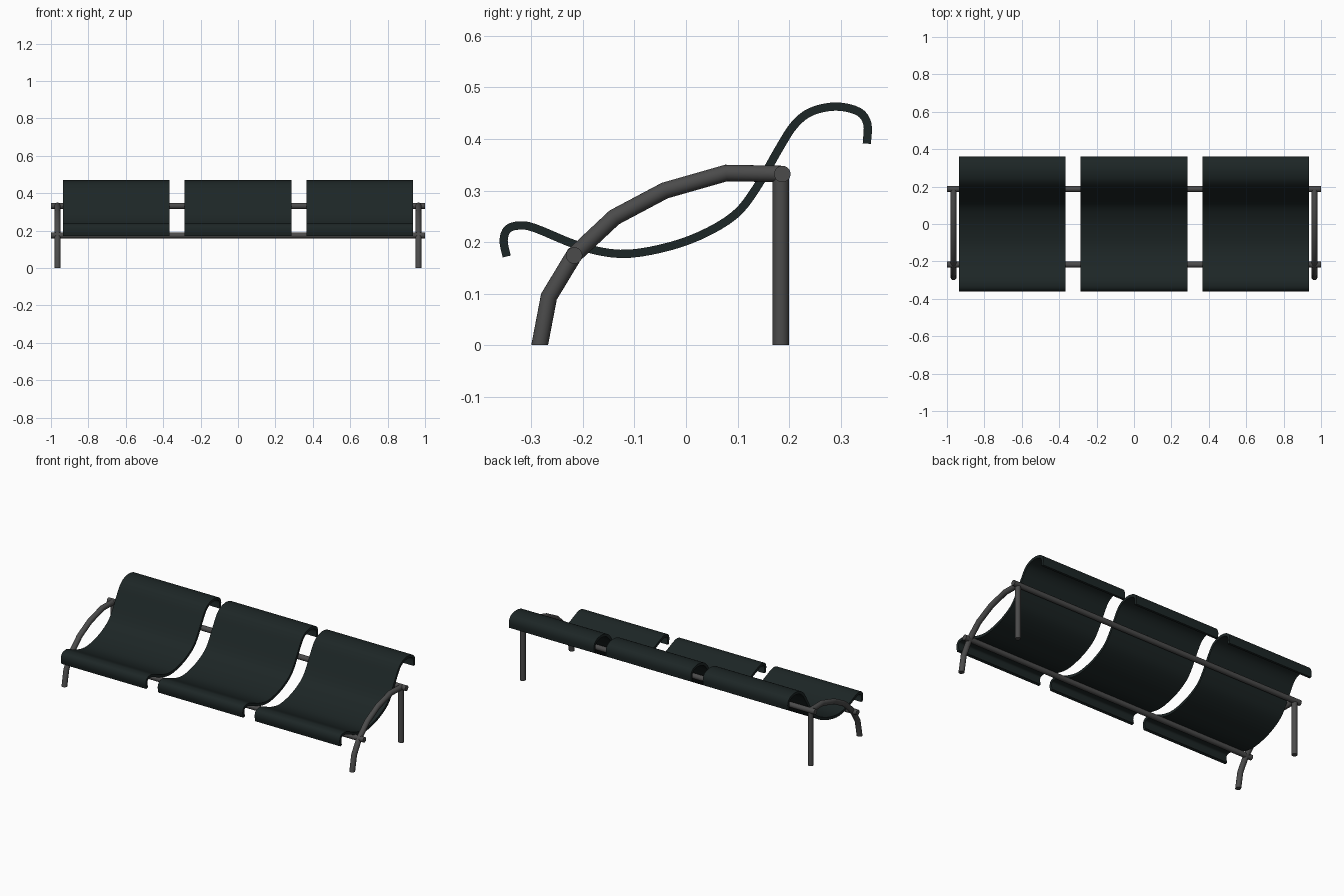
import bpy, bmesh, math
from mathutils import Vector

if "Cube" in bpy.data.objects:
    bpy.data.objects.remove(bpy.data.objects["Cube"])


def material(name, rgb):
    m = bpy.data.materials.new(name)
    m.diffuse_color = (*rgb, 1)
    m.use_nodes = True
    m.node_tree.nodes["Principled BSDF"].inputs["Base Color"].default_value = m.diffuse_color
    return m


FRAME = material("dark_metal", (0.07, 0.07, 0.07))
SHELL = material("seat_black_green", (0.012, 0.019, 0.019))


def finish(bm, name, mat, angle):
    bmesh.ops.recalc_face_normals(bm, faces=bm.faces)
    me = bpy.data.meshes.new(name)
    bm.to_mesh(me)
    bm.free()
    ob = bpy.data.objects.new(name, me)
    bpy.context.collection.objects.link(ob)
    me.materials.append(mat)
    bpy.ops.object.select_all(action='DESELECT')
    ob.select_set(True)
    bpy.context.view_layer.objects.active = ob
    bpy.ops.object.shade_smooth_by_angle(angle=math.radians(angle))
    return ob


def tube(name, points, r=0.016, sides=20, first_normal=None):
    """Mitred round tube along a polyline; first_normal sets the first cut plane."""
    pts = [Vector(p) for p in points]
    dirs = [(b - a).normalized() for a, b in zip(pts, pts[1:])]
    side = Vector((0, 1, 0)) if abs(dirs[0].x) > 0.9 else Vector((1, 0, 0))
    bm = bmesh.new()
    rings = []
    for i, p in enumerate(pts):
        d = dirs[min(i, len(dirs) - 1)]
        n = (dirs[max(i - 1, 0)] + d).normalized()
        if i == 0 and first_normal:
            n = Vector(first_normal)
        across = n.cross(side).normalized() / abs(n.dot(d))
        rings.append([bm.verts.new(p + r * (side * math.cos(a) + across * math.sin(a)))
                      for a in (2 * math.pi * k / sides for k in range(sides))])
    for a, b in zip(rings, rings[1:]):
        for k in range(sides):
            j = (k + 1) % sides
            bm.faces.new((a[k], a[j], b[j], b[k]))
    bm.faces.new(rings[0])
    bm.faces.new(rings[-1])
    return finish(bm, name, FRAME, 30)


def smooth_path(pts, steps=4):
    """Catmull-Rom samples through the given points."""
    p = [Vector(q) for q in pts]
    p = [2 * p[0] - p[1]] + p + [2 * p[-1] - p[-2]]
    out = []
    for a, b, c, d in zip(p, p[1:], p[2:], p[3:]):
        for k in range(steps):
            t = k / steps
            out.append(0.5 * (2 * b + (c - a) * t + (2 * a - 5 * b + 4 * c - d) * t * t
                              + (3 * b - a - 3 * c + d) * t ** 3))
    return out + [p[-2]]


# Seat shells: wavy sheet profile (y, z) with rolled front and back edges
profile = [(-0.348, 0.172), (-0.354, 0.203), (-0.346, 0.225), (-0.324, 0.232),
           (-0.293, 0.227), (-0.206, 0.192), (-0.128, 0.177), (-0.05, 0.187),
           (0.026, 0.212), (0.094, 0.252), (0.136, 0.304), (0.181, 0.382),
           (0.21, 0.427), (0.243, 0.453), (0.291, 0.463), (0.335, 0.453),
           (0.352, 0.429), (0.351, 0.391)]
path = smooth_path(profile)
W, T = 0.285, 0.008
for label, cx in (("left", -0.65), ("middle", 0), ("right", 0.65)):
    bm = bmesh.new()
    rows = []
    for i, p in enumerate(path):
        t = (path[min(i + 1, len(path) - 1)] - path[max(i - 1, 0)]).normalized()
        n = Vector((-t.y, t.x)) * T
        rows.append([bm.verts.new((cx + x, q.x, q.y))
                     for x, q in ((-W, p + n), (W, p + n), (W, p - n), (-W, p - n))])
    for a, b in zip(rows, rows[1:]):
        for k in range(4):
            j = (k + 1) % 4
            bm.faces.new((a[k], a[j], b[j], b[k]))
    bm.faces.new(rows[0])
    bm.faces.new(rows[-1])
    finish(bm, label + "_seat", SHELL, 40)

# Long rails under the seats
for label, y, z in (("front", -0.217, 0.174), ("back", 0.187, 0.332)):
    tube(label + "_rail", [(-1, y, z), (1, y, z)])

# End frames: bent front leg with arm, and straight back leg
bend = [(-0.284, 0), (-0.266, 0.094), (-0.217, 0.175), (-0.139, 0.248),
        (-0.041, 0.3), (0.078, 0.334), (0.187, 0.332)]
for label, x in (("left", -0.965), ("right", 0.965)):
    tube(label + "_front_leg", [(x, y, z) for y, z in bend], first_normal=(0, 0, 1))
    tube(label + "_back_leg", [(x, 0.184, 0), (x, 0.184, 0.332)])
